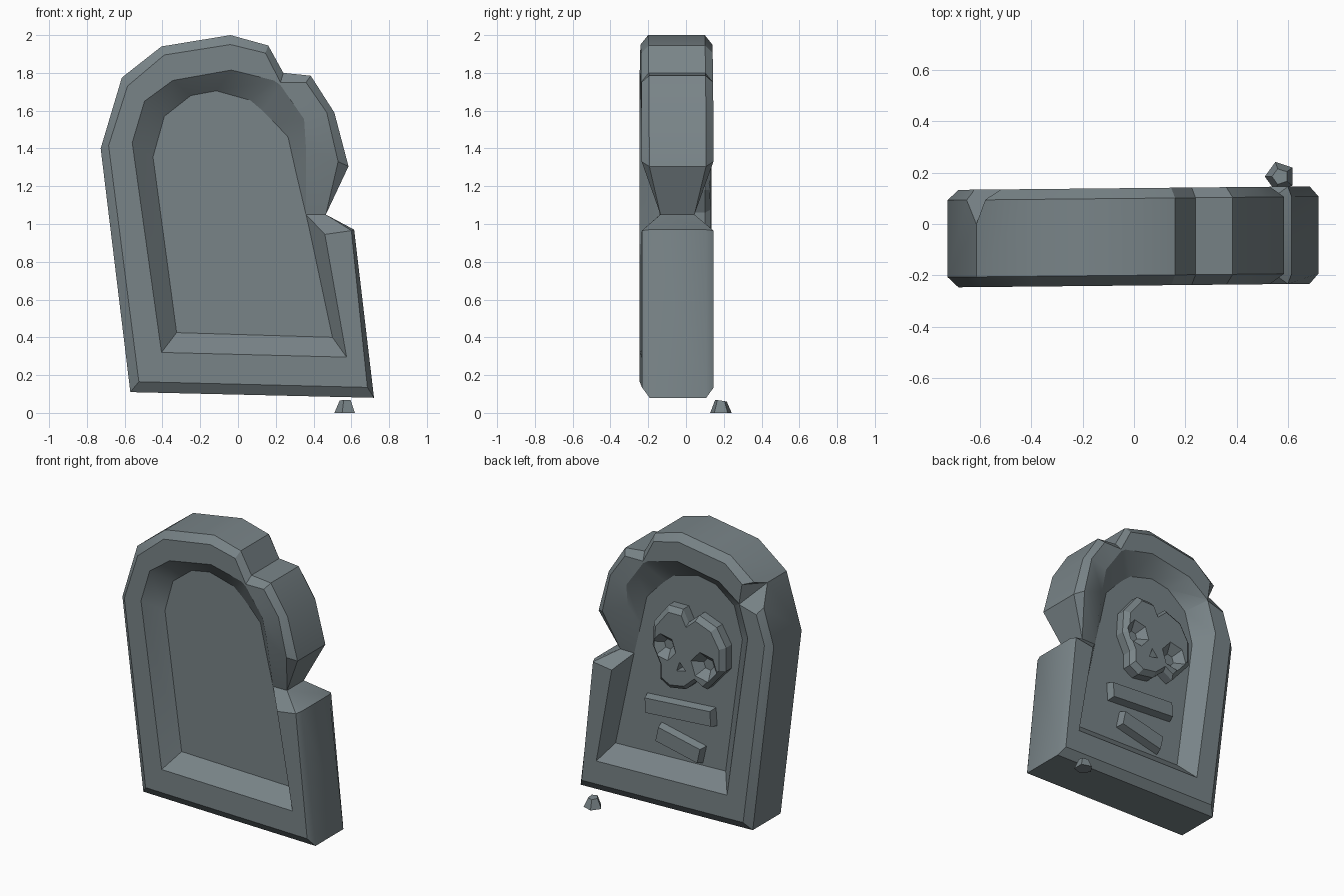
import bpy, bmesh, math
from mathutils import Vector

if "Cube" in bpy.data.objects:
    bpy.data.objects.remove(bpy.data.objects["Cube"])

stone = bpy.data.materials.new("grey_stone")
stone.diffuse_color = (0.19, 0.23, 0.245, 1)
stone.use_nodes = True
stone.node_tree.nodes["Principled BSDF"].inputs["Base Color"].default_value = stone.diffuse_color
SKEW = 0.01      # the slab is turned very slightly


def finish(name, bm, skew=True):
    bmesh.ops.remove_doubles(bm, verts=bm.verts, dist=0.0005)
    if skew:
        for v in bm.verts:
            v.co.y += SKEW * v.co.x
    bmesh.ops.recalc_face_normals(bm, faces=bm.faces)
    me = bpy.data.meshes.new(name)
    bm.to_mesh(me)
    bm.free()
    me.materials.append(stone)
    ob = bpy.data.objects.new(name, me)
    bpy.context.collection.objects.link(ob)
    return ob


def loft(rings):
    """Closed solid through a list of equal-length point rings."""
    bm = bmesh.new()
    vs = [[bm.verts.new(p) for p in r] for r in rings]
    n = len(vs[0])
    for a, b in zip(vs, vs[1:]):
        for i in range(n):
            j = (i + 1) % n
            bm.faces.new((a[i], a[j], b[j], b[i]))
    bm.faces.new(vs[0])
    bm.faces.new(vs[-1])
    return bm


def cut(target, cutters):
    bpy.context.view_layer.objects.active = target
    for c in cutters:
        m = target.modifiers.new("cut", 'BOOLEAN')
        m.operation, m.solver, m.object = 'DIFFERENCE', 'EXACT', c
        bpy.ops.object.modifier_apply(modifier=m.name)
        bpy.data.objects.remove(c)


# Slab section table: edge x,z | rim x,z | recess top x,z | recess floor x,z
P = [
    (-.57, .11, -.525, .165, -.405, .32, -.325, .425),
    (-.727, 1.40, -.685, 1.415, -.56, 1.43, -.45, 1.355),
    (-.615, 1.775, -.585, 1.73, -.495, 1.65, -.39, 1.57),
    (-.405, 1.94, -.39, 1.895, -.345, 1.76, -.25, 1.68),
    (-.04, 2.0, -.04, 1.95, -.035, 1.815, -.115, 1.705),
    (.16, 1.945, .145, 1.905, .19, 1.76, .065, 1.655),
    (.24, 1.80, .225, 1.75, .225, 1.735, .13, 1.60),
    (.385, 1.785, .36, 1.75, .28, 1.655, .20, 1.53),
    (.51, 1.59, .47, 1.59, .35, 1.555, .265, 1.46),
    (.585, 1.305, .53, 1.33, .36, 1.40, .31, 1.26),
    (.465, 1.05, .465, 1.05, .36, 1.05, .36, 1.05),
    (.615, .97, .60, .965, .46, .945, .372, 1.0),
    (.72, .08, .685, .135, .575, .295, .50, .40),
]
FLOOR, NOTCH = -.14, 10
rings = []
for k, y in enumerate((-.20, -.24, -.24, FLOOR)):
    rings.append([(r[2 * k], FLOOR if i == NOTCH else (-.21 if (i, k) == (9, 2) else y), r[2 * k + 1])
                  for i, r in enumerate(P)])
back = [[(x, -.10 - y, z) for x, y, z in r] for r in rings]
slab = finish("headstone_slab", loft(rings[::-1] + back))

# Chipped corner on the back edge
A, B = Vector((-.615, 0, 1.775)), Vector((-.485, .145, 1.635))
p = A + 3 * (Vector((-.65, .085, 1.66)) - A)
q = A + 3 * (Vector((-.52, .13, 1.785)) - A)
bm = bmesh.new()
for c in (A, B, p, q, Vector((-.9, .3, 2.1))):
    bm.verts.new(c)
bmesh.ops.convex_hull(bm, input=bm.verts)
cut(slab, [finish("chip_cutter", bm, False)])

# Skull relief on the back
S = [(.18, 1.18), (.17, 1.34), (.06, 1.48), (-.05, 1.48), (-.09, 1.40), (-.17, 1.47), (-.30, 1.42),
     (-.37, 1.30), (-.37, 1.14), (-.23, .98), (-.16, 1.02), (-.07, .94), (.05, .92), (.12, .96), (.12, 1.06)]
cx, cz = -.09, 1.2


def skull_ring(s, y):
    return [(cx + (x - cx) * s, y, cz + (z - cz) * s) for x, z in S]


skull = finish("skull_relief", loft([skull_ring(1, .03), skull_ring(1, .10), skull_ring(.88, .13)]))


def socket(x, z, r_out, r_in, y_in, n, turn):
    def ring(r, y):
        return [(x + r * math.cos(turn + math.tau * i / n), y,
                 z + r * math.sin(turn + math.tau * i / n)) for i in range(n)]
    return finish("socket_cutter", loft([ring(r_in, y_in), ring(r_out, .135)]))


cut(skull, [socket(.075, 1.20, .095, .035, .075, 6, .2),
            socket(-.225, 1.14, .105, .04, .075, 6, .2),
            socket(-.05, 1.09, .04, .035, .06, 3, math.pi / 2 - .2)])


# Two raised bars below the skull
def bar(name, x, z, length, height, tilt):
    def ring(inset, y):
        out = []
        for sx, sz in ((-1, -1), (1, -1), (1, 1), (-1, 1)):
            u, w = sx * (length / 2 - inset), sz * (height / 2 - inset)
            out.append((x + u * math.cos(tilt) - w * math.sin(tilt), y,
                        z + u * math.sin(tilt) + w * math.cos(tilt)))
        return out
    return finish(name, loft([ring(0, .03), ring(.015, .09)]))


bar("upper_bar", 0, .76, .52, .13, -.07)
bar("lower_bar", 0, .535, .35, .13, .22)

# Fallen pebble
bm = bmesh.new()
bmesh.ops.create_cone(bm, cap_ends=True, segments=5, radius1=.06, radius2=.032, depth=.065)
for v in bm.verts:
    x, y = v.co.x, v.co.y
    v.co = Vector((.57 - y, .185 + x, max(0, v.co.z + .0325 - .15 * x * (v.co.z > 0))))
finish("pebble", bm, False)

# Soft shading on shallow angles, crisp edges elsewhere
for ob in bpy.data.objects:
    ob.select_set(ob.name == "headstone_slab")
bpy.context.view_layer.objects.active = slab
bpy.ops.object.shade_smooth_by_angle(angle=math.radians(30))
